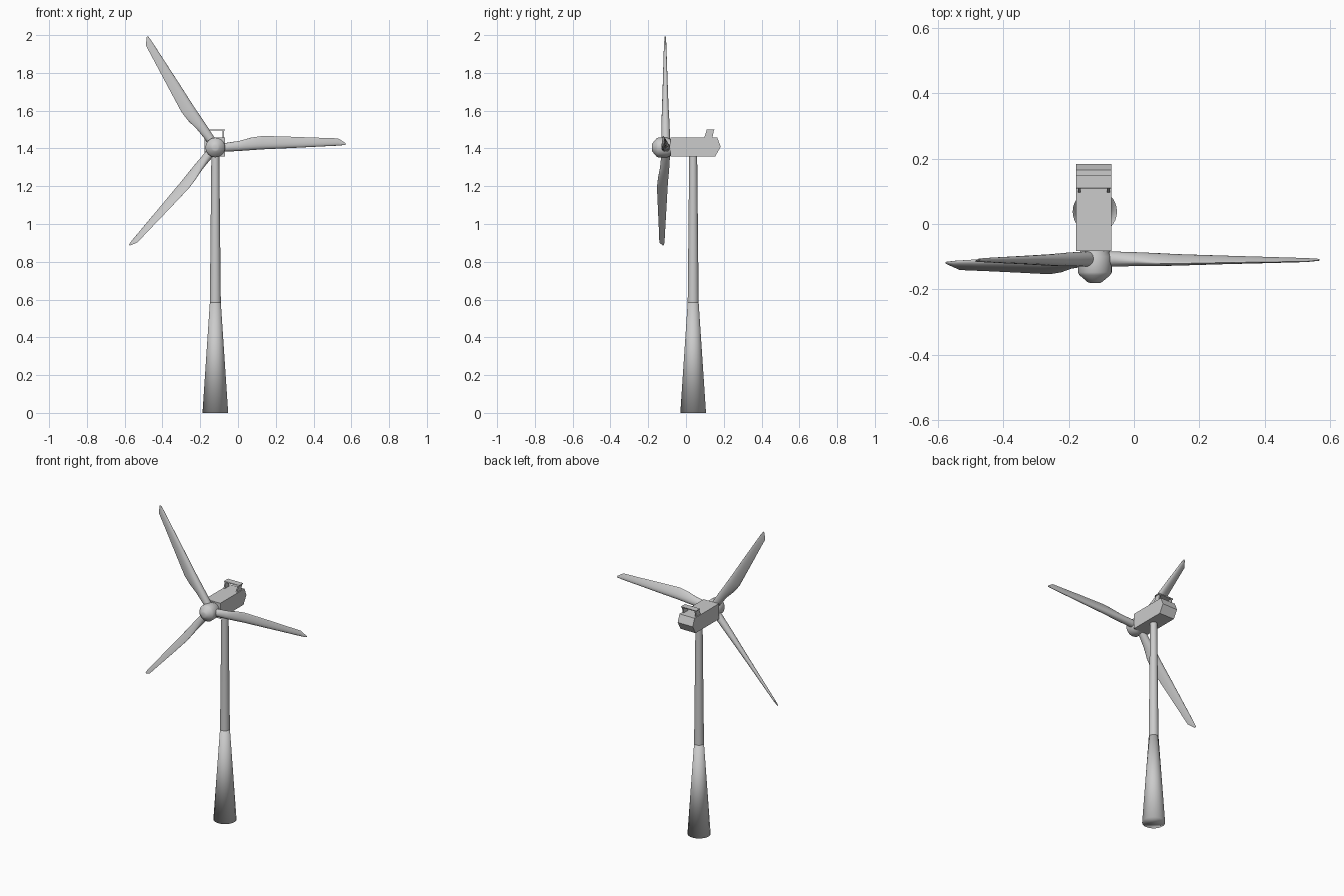
import bpy, bmesh
from math import sin, cos, pi, radians
from mathutils import Matrix, Vector

if "Cube" in bpy.data.objects:
    bpy.data.objects.remove(bpy.data.objects["Cube"])

AX, TY = -0.12, 0.038          # tower axis
HUB = Vector((AX, -0.107, 1.405))


def make(name, bm, angle=None, smooth=False):
    bmesh.ops.recalc_face_normals(bm, faces=bm.faces)
    me = bpy.data.meshes.new(name)
    bm.to_mesh(me)
    bm.free()
    ob = bpy.data.objects.new(name, me)
    bpy.context.collection.objects.link(ob)
    if smooth:
        for p in me.polygons:
            p.use_smooth = True
    elif angle:
        bpy.ops.object.select_all(action='DESELECT')
        bpy.context.view_layer.objects.active = ob
        ob.select_set(True)
        bpy.ops.object.shade_smooth_by_angle(angle=radians(angle))
    return ob


def loft(rings):
    """Skin a list of equal point rings and cap both ends."""
    bm = bmesh.new()
    vs = [[bm.verts.new(p) for p in r] for r in rings]
    n = len(vs[0])
    for a, b in zip(vs, vs[1:]):
        for i in range(n):
            j = (i + 1) % n
            bm.faces.new((a[i], a[j], b[j], b[i]))
    bm.faces.new(vs[0][::-1])
    bm.faces.new(vs[-1])
    return bm


def lathe(profile, matrix, n=32):
    """Turn (radius, height) pairs around local z."""
    return loft([[matrix @ Vector((r * cos(2 * pi * i / n), r * sin(2 * pi * i / n), h))
                  for i in range(n)] for r, h in profile])


def slab(profile, x0, x1):
    """Extrude a (y, z) outline between two x positions."""
    return loft([[(x, y, z) for y, z in profile] for x in (x0, x1)])


# Tower: flared base and slim upper tube
tower = Matrix.Translation((AX, TY, 0))
make("tower_base", lathe([(0.068, 0), (0.029, 0.585)], tower), smooth=True)
make("tower_upper", lathe([(0.029, 0.585), (0.021, 1.37)], tower), 40)

# Nacelle with wedge-shaped rear
make("nacelle", slab([(-0.083, 1.358), (-0.083, 1.458), (0.165, 1.458),
                      (0.184, 1.41), (0.155, 1.358)], -0.177, -0.069))

# Cooler frame on the roof: thin top plate on two slanted legs
make("cooler_top", slab([(0.108, 1.494), (0.11, 1.50), (0.15, 1.50), (0.148, 1.494)],
                        -0.177, -0.069))
for side, x in (("left", -0.172), ("right", -0.082)):
    make("cooler_leg_" + side, slab([(0.088, 1.43), (0.11, 1.498), (0.148, 1.498),
                                     (0.134, 1.43)], x, x + 0.008))

# Hub with blunt nose, turned around y
hub = Matrix.Translation((AX, 0, HUB.z)) @ Matrix.Rotation(pi / 2, 4, 'X')
make("hub", lathe([(0.046, 0.075), (0.046, 0.088), (0.052, 0.10), (0.052, 0.148),
                   (0.047, 0.157), (0.022, 0.178), (0.014, 0.181)], hub), 35)

# Blade stations: radius, straight edge, bulged edge, thickness, twist
STATIONS = [(0.02, -0.023, 0.023, 0.046, 15), (0.06, -0.022, 0.025, 0.046, 15),
            (0.13, -0.018, 0.037, 0.041, 15), (0.19, -0.014, 0.054, 0.035, 14),
            (0.25, -0.010, 0.063, 0.030, 13), (0.40, -0.003, 0.058, 0.022, 11),
            (0.53, 0.004, 0.053, 0.016, 10), (0.65, 0.010, 0.049, 0.010, 9),
            (0.688, 0.014, 0.024, 0.005, 9)]


def blade(name, turn, pitch, n=20):
    rings = []
    spin = Matrix.Rotation(-radians(turn), 3, 'Y')
    for s, lo, hi, th, twist in STATIONS:
        a = radians(twist + pitch)
        taper = min(0.6, max(0, (s - 0.06) * 4))
        ring = []
        for i in range(n):
            t = 2 * pi * i / n
            c = (lo + hi) / 2 + (hi - lo) / 2 * cos(t)
            d = th / 2 * sin(t) * (1 - taper * cos(t))
            p = Vector((s, d * cos(a) - c * sin(a), c * cos(a) + d * sin(a)))
            ring.append(HUB + spin @ p)
        rings.append(ring)
    make(name, loft(rings), 50)


# Three blades, the lowest one pitched further
blade("blade_right", 0, 0)
blade("blade_upper", 120, 0)
blade("blade_lower", 227.5, 35)
